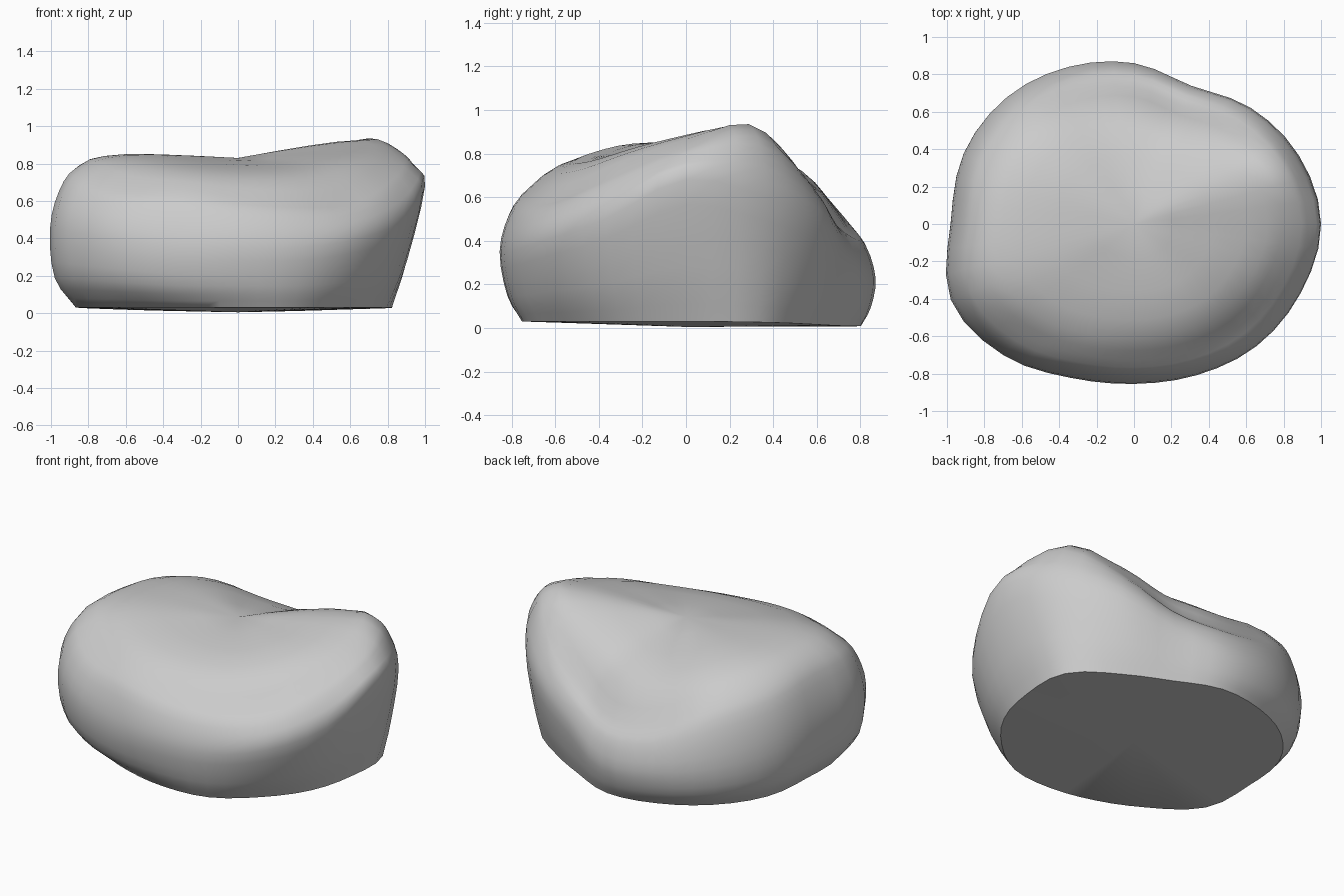
import bpy, bmesh
from math import sin, cos, tau
from mathutils import Vector

if "Cube" in bpy.data.objects:
    bpy.data.objects.remove(bpy.data.objects["Cube"])

# Every 22.5 degrees from +x: base radius, widest radius, height of widest point,
# shoulder height (85% out), crown height (60% out)
SPOKES = [
    (.81, 1.00, .68, .84, .90), (.86, .955, .60, .91, .95),
    (.77, .88, .48, .71, .86), (.74, .80, .33, .53, .76),
    (.80, .86, .23, .46, .71), (.82, .91, .25, .51, .72),
    (.855, .96, .30, .66, .80), (.88, .985, .36, .74, .85),
    (.86, .98, .42, .79, .86), (.90, 1.06, .45, .77, .868),
    (.80, .99, .40, .68, .82), (.75, .89, .35, .66, .785),
    (.75, .855, .35, .62, .765), (.78, .875, .35, .60, .765),
    (.77, .925, .40, .61, .79), (.79, .965, .50, .72, .85),
]
TOP_Z = 0.83
AROUND, ALONG = 3, 3


def spline(a, b, c, d, t):
    """Smooth curve through b and c."""
    return b + (c - a) * (t / 2) + (2*a - 5*b + 4*c - d) * (t*t / 2) + (3*b - a - 3*c + d) * (t**3 / 2)


def profile(k):
    """Radius/height points at angular step k, from the base edge to the crown."""
    i, s = divmod(k, AROUND)
    rows = [SPOKES[(i + j) % len(SPOKES)] for j in (-1, 0, 1, 2)]
    rb, rm, zm, zs, zc = [spline(*v, s / AROUND) for v in zip(*rows)]
    ang = tau * k / (len(SPOKES) * AROUND)
    bulge = .66 - .16 * cos(ang)                     # right side is straighter
    base_z = .03 - .022 * max(0, sin(ang)) ** 2      # base lifts except at the back
    return [Vector(p) for p in (
        (rb, base_z), (rb + bulge * (rm - rb), .42 * zm), (rm, zm),
        (.95 * rm, zm + .62 * (zs - zm)), (.85 * rm, zs), (.6 * rm, zc), (0, TOP_Z))]


# Boulder body: spokes smoothed into rings
n = len(SPOKES) * AROUND
bm = bmesh.new()
columns = []
for k in range(n):
    pts = profile(k)
    far = profile((k + n // 2) % n)[-2]
    pts = [2 * pts[0] - pts[1]] + pts + [Vector((-far.x, far.y))]
    ang = tau * k / n
    col = []
    for i in range(1, len(pts) - 2):
        for s in range(ALONG):
            p = spline(*pts[i-1:i+3], s / ALONG)
            col.append(bm.verts.new((p.x * cos(ang), p.x * sin(ang), p.y)))
    columns.append(col)

top = bm.verts.new((0, 0, TOP_Z))
bottom = bm.verts.new((0, 0, 0.005))
for k in range(n):
    a, b = columns[k], columns[(k + 1) % n]
    for j in range(len(a) - 1):
        bm.faces.new((a[j], b[j], b[j+1], a[j+1]))
    bm.faces.new((a[-1], b[-1], top))
    bm.faces.new((b[0], a[0], bottom))
bmesh.ops.recalc_face_normals(bm, faces=bm.faces)

# Soften the creases where the spokes meet on the crown
crown = [v for c in columns for v in c[-4:]] + [top]
for _ in range(6):
    bmesh.ops.smooth_vert(bm, verts=crown, factor=.5, use_axis_z=True)

mesh = bpy.data.meshes.new("boulder")
bm.to_mesh(mesh)
bm.free()
rock = bpy.data.objects.new("boulder", mesh)
bpy.context.collection.objects.link(rock)
bpy.context.view_layer.objects.active = rock
rock.select_set(True)
bpy.ops.object.shade_smooth_by_angle(angle=0.8)
